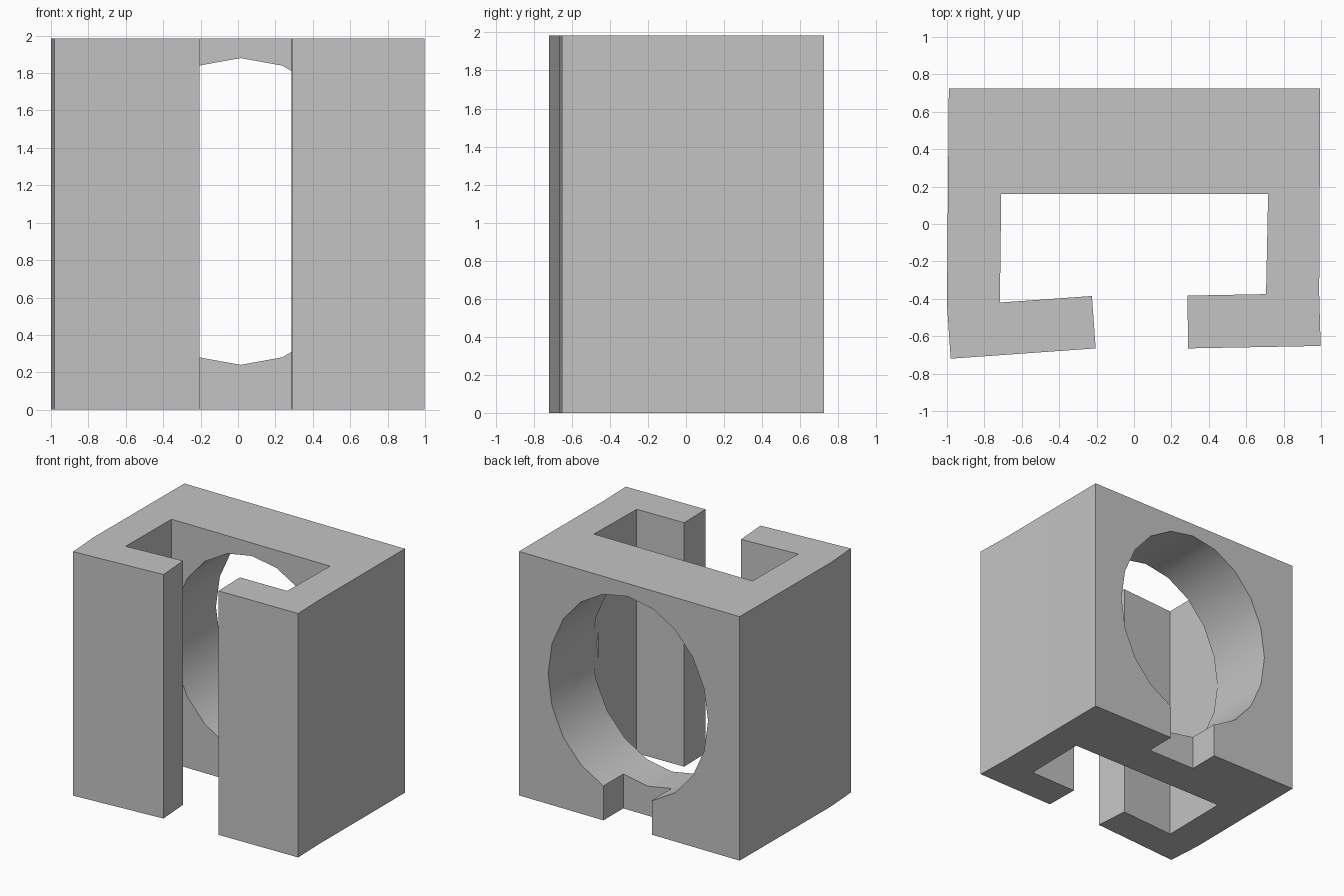
import bpy, bmesh, math
from mathutils import Matrix

cube = bpy.data.objects.get("Cube")
if cube:
    bpy.data.objects.remove(cube, do_unlink=True)

HEIGHT = 1.985
BACK = 0.725

grey = bpy.data.materials.new("plain grey")
grey.use_nodes = True
colour = (0.55, 0.55, 0.55, 1)
grey.diffuse_color = colour
grey.node_tree.nodes["Principled BSDF"].inputs["Base Color"].default_value = colour


def make_object(name, bm):
    bmesh.ops.recalc_face_normals(bm, faces=bm.faces)
    mesh = bpy.data.meshes.new(name)
    bm.to_mesh(mesh)
    bm.free()
    mesh.materials.append(grey)
    obj = bpy.data.objects.new(name, mesh)
    bpy.context.collection.objects.link(obj)
    return obj


def cut(target, cutter):
    cutter.hide_render = True
    mod = target.modifiers.new(cutter.name, 'BOOLEAN')
    mod.operation = 'DIFFERENCE'
    mod.solver = 'EXACT'
    mod.object = cutter
    bpy.ops.object.select_all(action='DESELECT')
    bpy.context.view_layer.objects.active = target
    target.select_set(True)
    bpy.ops.object.modifier_apply(modifier=mod.name)
    bpy.data.objects.remove(cutter, do_unlink=True)


# Block: C-shaped plan with two slightly skewed front arms
plan = [(-0.99, BACK), (-1, -0.43), (-0.98, -0.72), (-0.205, -0.665),
        (-0.225, -0.385), (-0.717, -0.42), (-0.71, 0.16), (0.717, 0.16),
        (0.706, -0.375), (0.285, -0.383), (0.29, -0.665), (0.998, -0.652),
        (0.99, -0.37), (0.993, 0.17), (0.995, BACK)]
bm = bmesh.new()
base = bm.faces.new([bm.verts.new((x, y, 0)) for x, y in plan])
top = bmesh.ops.extrude_face_region(bm, geom=[base])
bmesh.ops.translate(bm, vec=(0, 0, HEIGHT),
                    verts=[v for v in top["geom"] if isinstance(v, bmesh.types.BMVert)])
block = make_object("slotted_block", bm)

# Oval hole through the back wall
bm = bmesh.new()
bmesh.ops.create_cone(bm, cap_ends=True, segments=20, radius1=1, radius2=1, depth=1,
                      matrix=Matrix.Rotation(math.pi / 2, 4, 'X'))
bmesh.ops.scale(bm, vec=(0.72, 1, 0.82), verts=bm.verts)
bmesh.ops.translate(bm, vec=(0.014, 0.6, 1.06), verts=bm.verts)
cut(block, make_object("hole_cutter", bm))

# Notch below the hole, open to the back and the bottom
bm = bmesh.new()
bmesh.ops.create_cube(bm, size=1)
bmesh.ops.scale(bm, vec=(0.435, 0.6, 0.7), verts=bm.verts)
bmesh.ops.translate(bm, vec=(0.018, 0.77, 0.15), verts=bm.verts)
cut(block, make_object("notch_cutter", bm))

bpy.ops.object.shade_smooth_by_angle(angle=math.radians(30))
